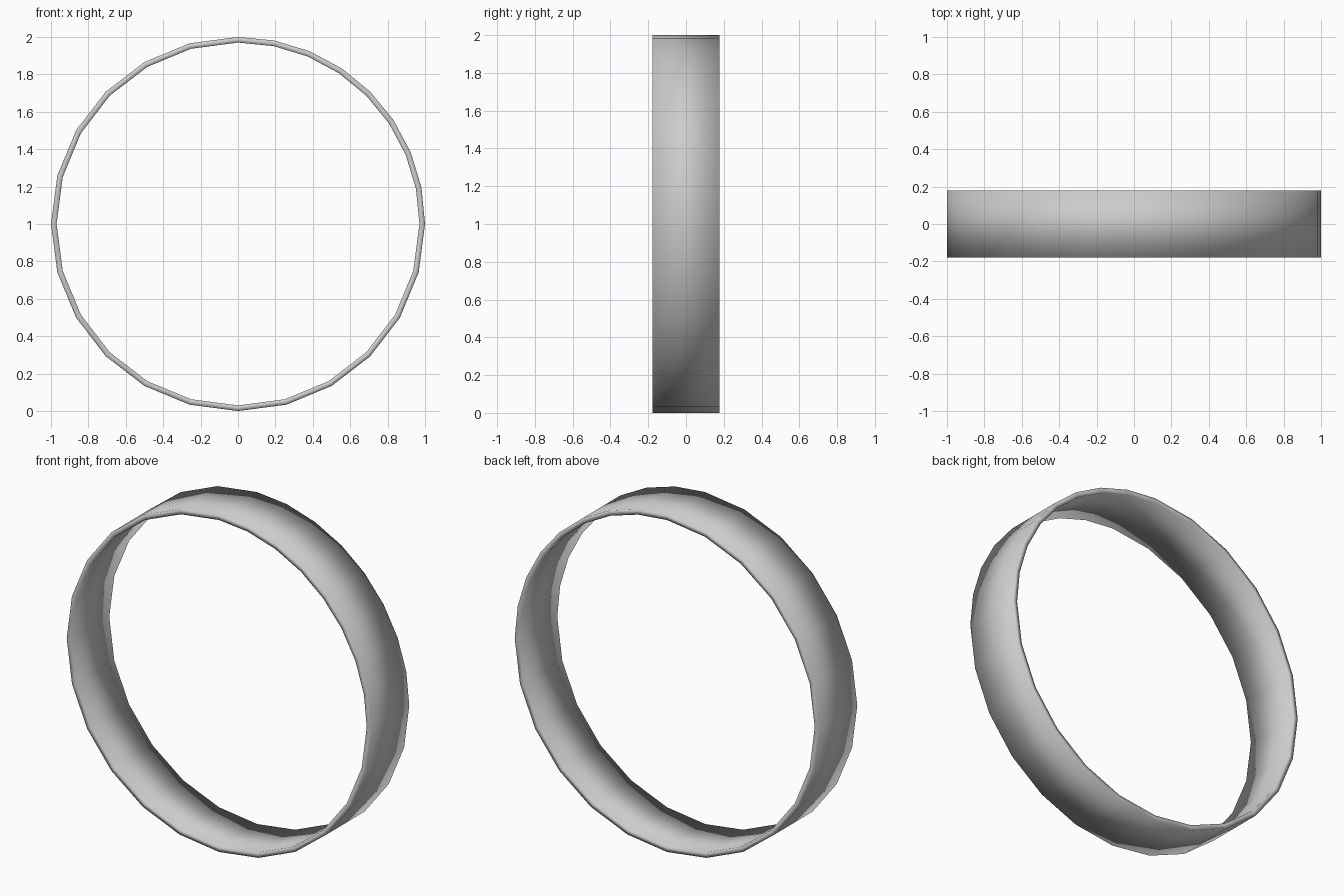
import bpy, bmesh, math

if "Cube" in bpy.data.objects:
    bpy.data.objects.remove(bpy.data.objects["Cube"])

OUTER, INNER, HALF_WIDTH = 1.0, 0.97, 0.178

# Segment angles: the upper right quarter is finer than the other three
angles = [i * 90 / 8 for i in range(8)] + [90 + i * 15 for i in range(18)]
section = [(OUTER, -HALF_WIDTH), (OUTER, HALF_WIDTH),
           (INNER, HALF_WIDTH), (INNER, -HALF_WIDTH)]

# Ring band: rectangular section swept around the y axis
bm = bmesh.new()
rings = []
for a in angles:
    c, s = math.cos(math.radians(a)), math.sin(math.radians(a))
    rings.append([bm.verts.new((r * c, y, 1 + r * s)) for r, y in section])
for i, ring in enumerate(rings):
    nxt = rings[(i + 1) % len(rings)]
    for j in range(4):
        k = (j + 1) % 4
        bm.faces.new((ring[j], ring[k], nxt[k], nxt[j])).smooth = True
bmesh.ops.recalc_face_normals(bm, faces=bm.faces)

mesh = bpy.data.meshes.new("ring_band")
bm.to_mesh(mesh)
bm.free()
bpy.context.collection.objects.link(bpy.data.objects.new("ring_band", mesh))
